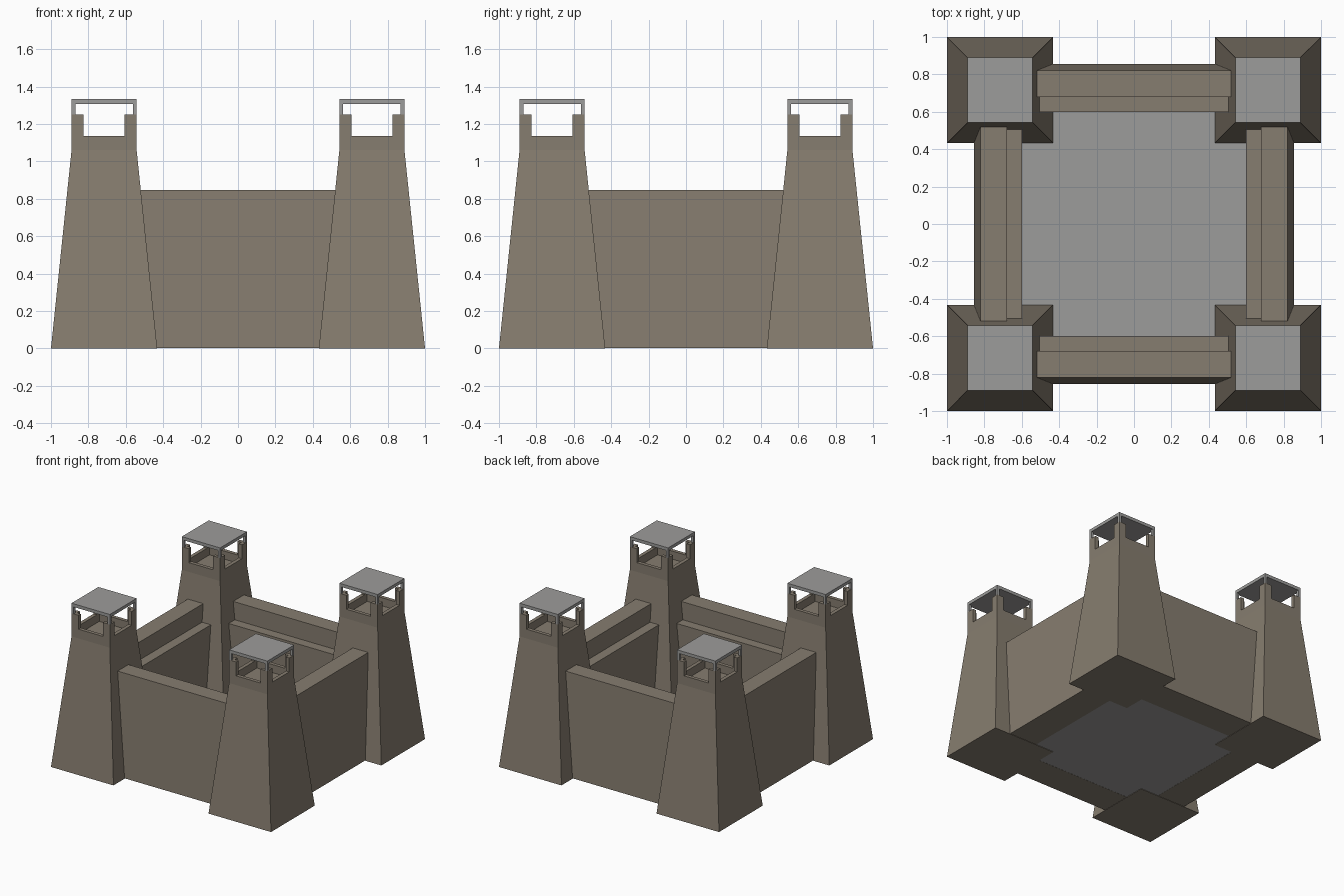
import bpy, bmesh, math
from mathutils import Matrix

if "Cube" in bpy.data.objects:
    bpy.data.objects.remove(bpy.data.objects["Cube"])


def material(name, rgb):
    m = bpy.data.materials.new(name)
    m.diffuse_color = (*rgb, 1)
    m.use_nodes = True
    m.node_tree.nodes["Principled BSDF"].inputs["Base Color"].default_value = m.diffuse_color
    return m


stone = material("brown stone", (0.240, 0.205, 0.160))
slate = material("grey slate", (0.335, 0.332, 0.325))


def finish(bm, name, mat):
    bmesh.ops.recalc_face_normals(bm, faces=bm.faces)
    me = bpy.data.meshes.new(name)
    bm.to_mesh(me)
    bm.free()
    me.materials.append(mat)
    ob = bpy.data.objects.new(name, me)
    bpy.context.collection.objects.link(ob)
    return ob


def prism(bm, pts, z0, z1, matrix=Matrix()):
    """Extrude a flat outline from z0 to z1, then place it with the matrix."""
    lo = [bm.verts.new(matrix @ Matrix.Translation((x, y, z0)).translation) for x, y in pts]
    hi = [bm.verts.new(matrix @ Matrix.Translation((x, y, z1)).translation) for x, y in pts]
    bm.faces.new(lo[::-1])
    bm.faces.new(hi)
    for i in range(len(pts)):
        j = (i + 1) % len(pts)
        bm.faces.new((lo[i], lo[j], hi[j], hi[i]))


def square(h):
    return [(-h, -h), (h, -h), (h, h), (-h, h)]


def turn(i):
    return Matrix.Rotation(i * math.pi / 2, 4, 'Z')


C, H, T = 0.716, 0.174, 0.03   # tower centre, half width at top, parapet thickness

for i, (sx, sy) in enumerate([(-1, -1), (1, -1), (1, 1), (-1, 1)]):
    place = Matrix.Translation((sx * C, sy * C, 0))

    # Tapered tower with a sunken platform inside its parapet
    bm = bmesh.new()
    rings = []
    for h, z in [(0.284, 0), (H, 1.06), (H, 1.136), (H - T, 1.136), (H - T, 1.07)]:
        rings.append([bm.verts.new(place @ Matrix.Translation((x, y, z)).translation)
                      for x, y in square(h)])
    for a, b in zip(rings, rings[1:]):
        for k in range(4):
            bm.faces.new((a[k], a[(k + 1) % 4], b[(k + 1) % 4], b[k]))
    bm.faces.new(rings[0][::-1])
    bm.faces.new(rings[-1])
    finish(bm, f"tower_{i}", stone)

    # L-shaped parapet corners
    bm = bmesh.new()
    g = 0.11
    corner = [(-H, -H), (-g, -H), (-g, -H + T), (-H + T, -H + T), (-H + T, -g), (-H, -g)]
    for k in range(4):
        prism(bm, corner, 1.136, 1.25, place @ turn(k))
    finish(bm, f"parapet_corners_{i}", stone)

    # Flat roof on four slim posts
    bm = bmesh.new()
    prism(bm, square(H), 1.307, 1.333, place)
    p = H - 0.02
    for k in range(4):
        prism(bm, [(-H, -H), (-p, -H), (-p, -p), (-H, -p)], 1.25, 1.307, place @ turn(k))
    finish(bm, f"tower_roof_{i}", slate)

# Curtain walls: stepped profile (distance out, height) run between towers
profile = [(0.60, 0.003), (0.855, 0.003), (0.82, 0.847), (0.68, 0.847), (0.68, 0.70), (0.60, 0.70)]
along = Matrix.Rotation(math.pi / 2, 4, 'X')
for i in range(4):
    bm = bmesh.new()
    prism(bm, profile, -0.56, 0.56, turn(i) @ along)
    finish(bm, f"curtain_wall_{i}", stone)

# Courtyard floor
bm = bmesh.new()
prism(bm, square(0.605), 0.004, 0.01)
finish(bm, "courtyard_floor", slate)
